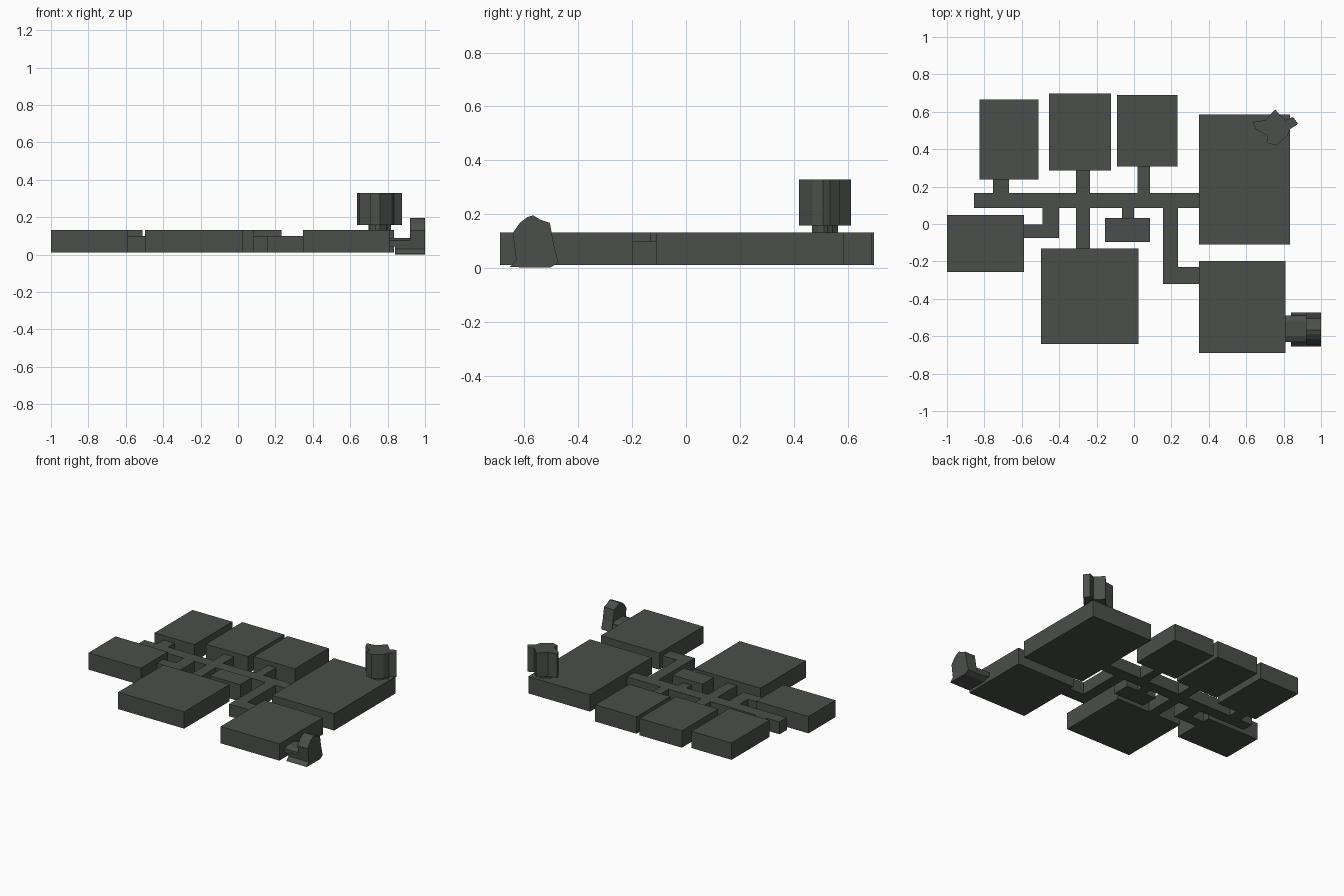
import bpy, bmesh
from mathutils import Vector

stone = bpy.data.materials.new("dark grey stone")
stone.diffuse_color = (0.07, 0.078, 0.07, 1)


def prism(name, points, direction):
    """Extrude a flat outline of 3D points along a direction."""
    bm = bmesh.new()
    face = bm.faces.new([bm.verts.new(p) for p in points])
    new = bmesh.ops.extrude_face_region(bm, geom=[face])["geom"]
    bmesh.ops.translate(bm, vec=Vector(direction),
                        verts=[g for g in new if isinstance(g, bmesh.types.BMVert)])
    bmesh.ops.recalc_face_normals(bm, faces=bm.faces)
    mesh = bpy.data.meshes.new(name)
    bm.to_mesh(mesh)
    bm.free()
    mesh.materials.append(stone)
    ob = bpy.data.objects.new(name, mesh)
    bpy.context.collection.objects.link(ob)
    return ob


def slab(name, outline, z0, z1):
    return prism(name, [(x, y, z0) for x, y in outline], (0, 0, z1 - z0))


def rect(x0, x1, y0, y1):
    return [(x0, y0), (x1, y0), (x1, y1), (x0, y1)]


# Rooms
rooms = {
    "back_left_room": (-0.825, -0.51, 0.238, 0.665),
    "back_middle_room": (-0.455, -0.122, 0.287, 0.697),
    "back_right_room": (-0.092, 0.233, 0.307, 0.69),
    "great_room": (0.347, 0.835, -0.11, 0.585),
    "front_right_room": (0.347, 0.81, -0.69, -0.197),
    "front_middle_room": (-0.497, 0.025, -0.642, -0.13),
    "left_room": (-1.0, -0.587, -0.257, 0.048),
    "small_room": (-0.155, 0.085, -0.095, 0.033),
}
for name, r in rooms.items():
    slab(name, rect(*r), 0.012, 0.132)

# Corridors: one main hall with its branches
corridors = {
    "main_corridor": rect(-0.855, 0.347, 0.085, 0.167),
    "back_left_passage": rect(-0.755, -0.668, 0.167, 0.238),
    "back_middle_passage": rect(-0.31, -0.235, 0.167, 0.287),
    "back_right_passage": rect(0.02, 0.085, 0.167, 0.307),
    "front_middle_passage": rect(-0.31, -0.235, -0.13, 0.085),
    "small_room_passage": rect(-0.065, 0.0, 0.033, 0.085),
    "left_passage": [(-0.587, -0.075), (-0.402, -0.075), (-0.402, 0.085),
                     (-0.488, 0.085), (-0.488, -0.002), (-0.587, -0.002)],
    "front_right_passage": [(0.155, -0.32), (0.347, -0.32), (0.347, -0.23),
                            (0.235, -0.23), (0.235, 0.085), (0.155, 0.085)],
}
for name, outline in corridors.items():
    slab(name, outline, 0.012, 0.1)

# Upright cave chamber on the great room, with a narrow shaft below it
cave = [(0.635, 0.545), (0.70, 0.555), (0.755, 0.612), (0.79, 0.572),
        (0.81, 0.556), (0.85, 0.572), (0.878, 0.535), (0.835, 0.508),
        (0.82, 0.47), (0.758, 0.42), (0.708, 0.435), (0.715, 0.47), (0.65, 0.508)]
slab("upper_cave", cave, 0.158, 0.33)
slab("upper_cave_shaft", [(0.76 + (x - 0.76) * 0.5, 0.515 + (y - 0.515) * 0.5)
                          for x, y in cave], 0.13, 0.16)

# Side cave on the front right room: tall end, low floor and tunnel
side = [(-0.655, 0.004), (-0.63, 0.03), (-0.643, 0.13), (-0.615, 0.17),
        (-0.588, 0.19), (-0.567, 0.196), (-0.54, 0.18), (-0.505, 0.168),
        (-0.49, 0.085), (-0.473, 0.02), (-0.505, 0.002)]
prism("side_cave", [(0.92, y, z) for y, z in side], (0.08, 0, 0))
floor = [(-0.655, 0.004), (-0.63, 0.03), (-0.633, 0.06), (-0.58, 0.045),
         (-0.53, 0.05), (-0.49, 0.06), (-0.473, 0.02), (-0.505, 0.002)]
prism("side_cave_floor", [(0.84, y, z) for y, z in floor], (0.08, 0, 0))
tunnel = [(-0.63, 0.045), (-0.63, 0.075), (-0.60, 0.088), (-0.52, 0.088),
          (-0.49, 0.075), (-0.49, 0.045)]
prism("side_cave_tunnel", [(0.81, y, z) for y, z in tunnel], (0.11, 0, 0))
